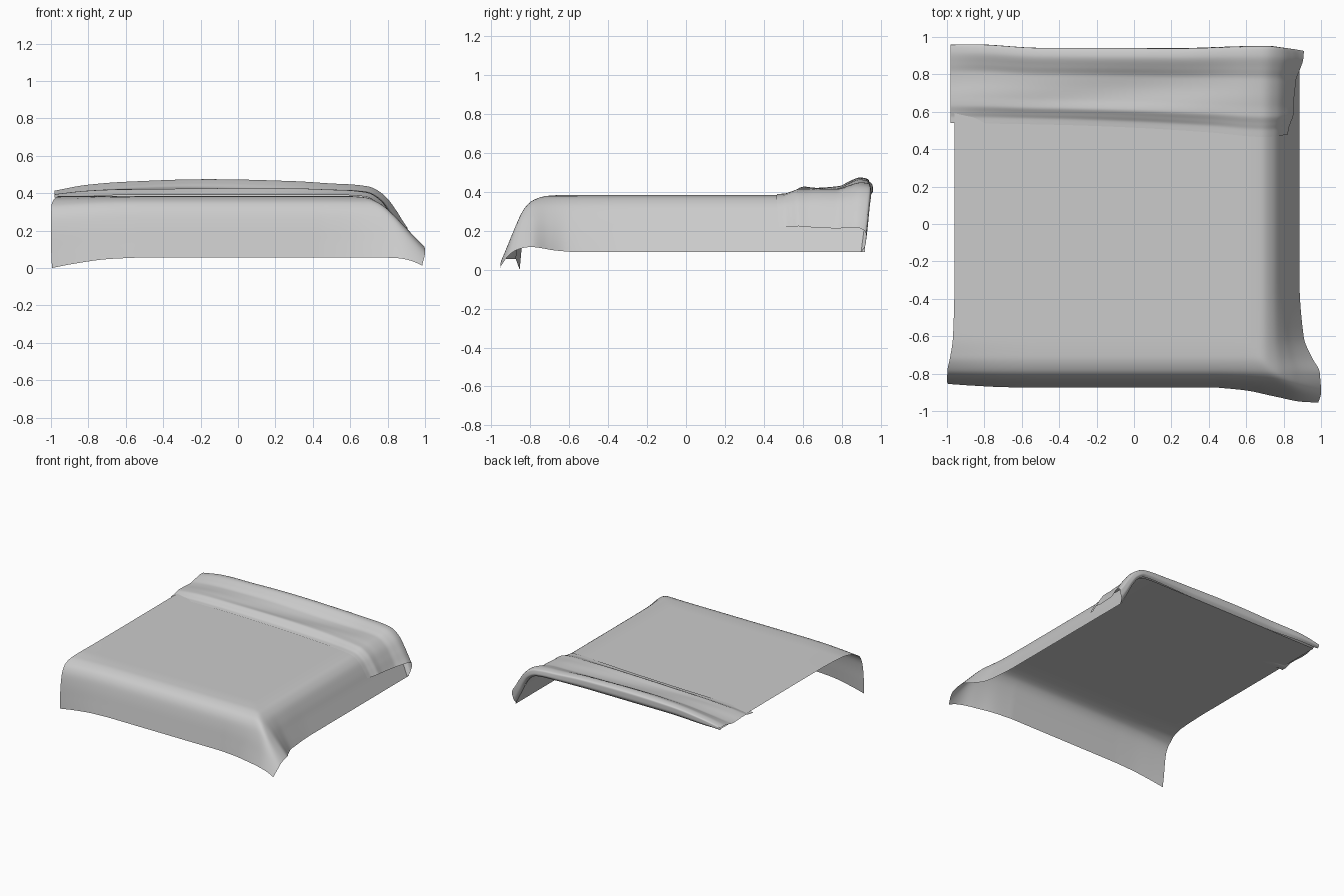
import bpy, math

if "Cube" in bpy.data.objects:
    bpy.data.objects.remove(bpy.data.objects["Cube"])

TOP = 0.385


def curve(pts, t):
    """Smooth interpolation through (t, value) points."""
    n = len(pts)
    if t <= pts[0][0]:
        return pts[0][1]
    if t >= pts[-1][0]:
        return pts[-1][1]
    d = [(b[1] - a[1]) / (b[0] - a[0]) for a, b in zip(pts, pts[1:])]

    def slope(i):
        if i == 0:
            return d[0]
        if i == n - 1:
            return d[-1]
        a, b = d[i - 1], d[i]
        return 0 if a * b <= 0 else 2 * a * b / (a + b)

    i = next(k for k in range(n - 1) if t <= pts[k + 1][0])
    (t0, v0), (t1, v1) = pts[i], pts[i + 1]
    h = t1 - t0
    s = (t - t0) / h
    return (v0 * (1 + 2 * s) * (1 - s) ** 2 + slope(i) * h * s * (1 - s) ** 2
            + v1 * s * s * (3 - 2 * s) + slope(i + 1) * h * s * s * (s - 1))


def sheet(name, fn, nu, nv):
    """Grid surface from a function of (u, v)."""
    verts = [fn(i / nu, j / nv) for j in range(nv + 1) for i in range(nu + 1)]
    w = nu + 1
    faces = [(j * w + i, j * w + i + 1, (j + 1) * w + i + 1, (j + 1) * w + i)
             for j in range(nv) for i in range(nu)]
    me = bpy.data.meshes.new(name)
    me.from_pydata(verts, [], faces)
    me.update()
    for p in me.polygons:
        p.use_smooth = True
    ob = bpy.data.objects.new(name, me)
    bpy.context.collection.objects.link(ob)
    return ob


# Side-to-side profile: open left edge, flat top, sloping right drop
ACROSS = [(0, -.96, 0), (.7, .56, 0), (.77, .68, .008), (.82, .745, .045),
          (.87, .79, .11), (.92, .825, .18), (1, .885, .295)]
AX = [(p[0], p[1]) for p in ACROSS]
AD = [(p[0], p[2]) for p in ACROSS]

# Front-to-back profile: front drop, flat top
ALONG = [(0, -.875, .33), (.05, -.862, .25), (.1, -.845, .15), (.14, -.825, .08),
         (.18, -.785, .03), (.23, -.71, .005), (.3, -.6, 0), (1, .92, 0)]
LY = [(p[0], p[1]) for p in ALONG]
LD = [(p[0], p[2]) for p in ALONG]

# Flares at the two front corners
SIDE_FLARE = [(0, .10), (.08, .115), (.18, .108), (.23, .065), (.3, .022), (.45, 0), (1, 0)]
FRONT_FLARE = [(.45, 0), (.6, .015), (.75, .05), (.83, .075), (.885, .08)]
LEFT_DIP = [(-.96, 1), (-.86, .6), (-.7, .15), (-.55, 0)]
HEM_LIFT = [(0, 0), (.1, .02), (.17, .03), (.25, .01), (.32, 0)]


def cover(u, v):
    x0, dx = curve(AX, u), curve(AD, u)
    y0, dy = curve(LY, v), curve(LD, v)
    t, s = dx / .295, dy / .33
    left = curve(LEFT_DIP, x0)
    flare = curve(SIDE_FLARE, v)
    x = x0 + flare * t - left * flare * .348
    y = y0 - curve(FRONT_FLARE, x0) * s + left * .02 * s
    z = TOP - (dx ** 4 + dy ** 4) ** .25 + curve(HEM_LIFT, v) * -t * (1 - s)
    z += 2 * curve(HEM_LIFT, v) * t * (1 - s)
    z -= left * (.055 * s + .02 * (flare / .115) * (1 - s))
    return x, y, max(z, 0)


# Turned-back band: height of the wrinkles above the cover, back to front
BAND_H = [(0, 0), (.05, .03), (.12, .075), (.2, .088), (.3, .065), (.38, .042),
          (.5, .037), (.62, .038), (.74, .042), (.82, .025), (.9, .010), (1, .006)]
BAND_Y = [(0, .92), (.05, .94), (.12, .937), (.2, .893), (.3, .83), (.5, .71),
          (.74, .60), (.85, .55), (1, .50)]
SCALE = [(-.96, .35), (-.8, .7), (-.6, .88), (-.2, 1), (.3, .9), (.55, .75),
         (.75, .7), (.885, 1)]
FRONT_EDGE = [(-.96, .54), (-.4, .53), (0, .515), (.4, .49), (.7, .465), (.885, .49)]
BACK_SHIFT = [(-.96, .018), (-.85, .02), (-.5, 0), (.2, 0), (.7, .015), (.8, 0), (.885, -.02)]


def band(u, v):
    uu = u * (1 - .09 * curve([(0, 0), (.2, .7), (1, 1)], v) * u ** 6)
    x0, dx = curve(AX, uu), curve(AD, uu)
    e = .004
    tx = curve(AX, min(uu + e, 1)) - curve(AX, max(uu - e, 0))
    tz = -(curve(AD, min(uu + e, 1)) - curve(AD, max(uu - e, 0)))
    m = math.hypot(tx, tz)
    h = curve(BAND_H, v) * curve(SCALE, x0)
    h += .005 * math.sin(5 * x0 + 9 * v) * math.sin(math.pi * v) ** 2
    h = max(h, .004 * min(1, v * 20))
    left = curve(LEFT_DIP, x0)
    x = x0 - tz / m * h - .02 * left
    z = TOP - dx + tx / m * h - .012 * left * v
    y = curve(BAND_Y, v) + (curve(FRONT_EDGE, x0) - .50) * v + curve(BACK_SHIFT, x0) * (1 - v)
    return x, y, z


main = sheet("draped_cover", cover, 90, 110)
fold = sheet("turned_back_band", band, 90, 60)
# The band's rows run back to front, so flip it to face outward
fold.data.flip_normals()
